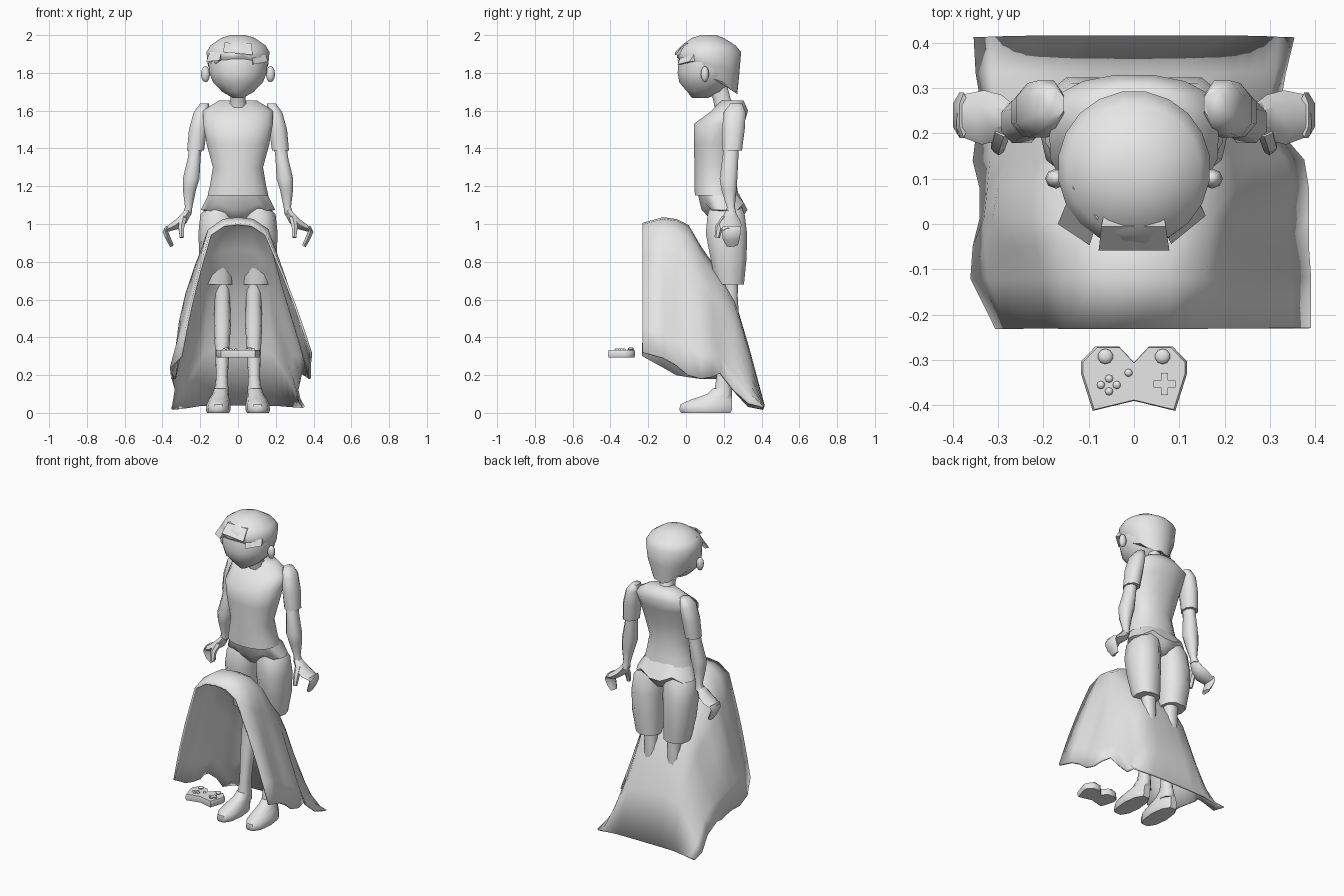
import bpy, bmesh, math
from mathutils import Vector

GREY = bpy.data.materials.new("light_grey")
GREY.diffuse_color = (0.8, 0.8, 0.8, 1)


def finish(name, bm, angle=50, fix=True):
    if fix:
        bmesh.ops.recalc_face_normals(bm, faces=bm.faces)
    me = bpy.data.meshes.new(name)
    bm.to_mesh(me)
    bm.free()
    me.materials.append(GREY)
    ob = bpy.data.objects.new(name, me)
    bpy.context.collection.objects.link(ob)
    bpy.ops.object.select_all(action='DESELECT')
    ob.select_set(True)
    bpy.context.view_layer.objects.active = ob
    bpy.ops.object.shade_smooth_by_angle(angle=math.radians(angle))
    return ob


def ring(z, cx, rx, y0, y1, n=12, power=1.0):
    """Horizontal oval; power below 1 makes it boxier."""
    pts = []
    for i in range(n):
        a = 2 * math.pi * (i + 0.5) / n
        s, c = math.sin(a), math.cos(a)
        sx = math.copysign(abs(s) ** power, s)
        sy = math.copysign(abs(c) ** power, c)
        pts.append((cx + rx * sx, (y0 + y1) / 2 - (y1 - y0) / 2 * sy, z))
    return pts


def loft(name, rings, closed=True, cap=True, angle=50):
    bm = bmesh.new()
    rows = [[bm.verts.new(p) for p in r] for r in rings]
    n = len(rows[0])
    for a, b in zip(rows, rows[1:]):
        for i in range(n if closed else n - 1):
            j = (i + 1) % n
            bm.faces.new((a[i], a[j], b[j], b[i]))
    if closed and cap:
        bm.faces.new(rows[0])
        bm.faces.new(rows[-1])
    return finish(name, bm, angle)


def stack(name, table, s=1, n=12, power=0.85, angle=50):
    return loft(name, [ring(z, cx * s, rx, y0, y1, n, power)
                       for z, cx, rx, y0, y1 in table], angle=angle)


def tube(name, path, n=6):
    """Path of (point, half width across, half thickness)."""
    rings = []
    for k, (p, w, t) in enumerate(path):
        p = Vector(p)
        d = Vector(path[min(k + 1, len(path) - 1)][0]) - Vector(path[max(k - 1, 0)][0])
        v = d.cross(Vector((0, 1, 0))).normalized()
        u = v.cross(d).normalized()
        rings.append([p + u * w * math.cos(2 * math.pi * i / n)
                      + v * t * math.sin(2 * math.pi * i / n) for i in range(n)])
    return loft(name, rings)


def ball(name, loc, size, u=8, v=6):
    bm = bmesh.new()
    bmesh.ops.create_uvsphere(bm, u_segments=u, v_segments=v, radius=1)
    for q in bm.verts:
        q.co = Vector([loc[i] + q.co[i] * size[i] for i in range(3)])
    return finish(name, bm)


def prism(name, outline, z0, z1, angle=35):
    return loft(name, [[(x, y, z) for x, y in outline] for z in (z0, z1)], angle=angle)


# head, neck
stack("head", [(1.668, 0, .03, .03, .12), (1.70, 0, .085, .005, .19),
               (1.75, 0, .135, -.038, .235), (1.80, 0, .155, -.047, .26),
               (1.86, 0, .16, -.044, .27), (1.92, 0, .148, -.025, .255)], n=16, power=1, angle=70)
stack("neck", [(1.60, 0, .055, .15, .28), (1.66, 0, .043, .14, .24),
               (1.74, 0, .048, .10, .22)], n=8)

# hair cap with a jagged edge, dropping to the nape
N = 20
hair = [ring(z, 0, rx, y0, y1, N) for z, rx, y0, y1 in (
    (2.0, .04, .08, .16), (1.985, .09, .03, .20), (1.945, .148, -.025, .265),
    (1.91, .169, -.048, .294))]
for f in (0.5, 1.0):
    row = []
    for i, (x, y, z) in enumerate(hair[3]):
        back = (1 - math.cos(2 * math.pi * (i + .5) / N)) / 2
        low = 1.885 - .195 * back + (.01 if i % 3 == 0 else -.004)
        k = 1.01 - .38 * back * f * f
        row.append((x * k, .12 + (y - .12) * (1.01 - .13 * back * f), z + (low - z) * f))
    hair.append(row)
loft("hair", hair, angle=70)

# fringe locks growing out of the cap
for name, pts in (
        ("fringe_centre", ((-.072, -.005, 1.96), (.07, -.005, 1.957),
                           (.078, -.058, 1.895), (-.078, -.058, 1.91))),
        ("fringe_left", ((-.08, .01, 1.955), (-.135, .08, 1.95),
                         (-.168, .0, 1.86), (-.098, -.047, 1.865))),
        ("fringe_right", ((.06, .0, 1.955), (.13, .075, 1.95),
                          (.158, .018, 1.86), (.082, -.044, 1.845)))):
    loft(name, [pts, [(x * .93, y + .025, z) for x, y, z in pts]], angle=30)

# shirt body and flared hem pointing down at the middle
stack("shirt", [(1.15, 0, .164, .045, .28), (1.20, 0, .152, .043, .272),
                (1.30, 0, .135, .043, .257), (1.42, 0, .168, .04, .275),
                (1.53, 0, .188, .04, .31), (1.60, 0, .19, .135, .33),
                (1.655, 0, .10, .185, .305)], n=16, power=.9, angle=75)
hem = [ring(1.18, 0, .148, .055, .27, 16), ring(1.095, 0, .20, .08, .328, 16)]
hem[1] = [(x, y, z + (.015 if .06 < abs(x) < .16 else -.02)) for x, y, z in hem[1]]
loft("shirt_hem", hem + [ring(1.05, 0, .11, .105, .31, 16), ring(1.01, 0, .05, .14, .28, 16)])

for s, side in ((-1, "left"), (1, "right")):
    ball(side + "_ear", (s * .172, .10, 1.793), (.024, .022, .043))
    # arm
    stack(side + "_sleeve", [(1.637, .178, .025, .23, .30), (1.59, .195, .043, .195, .32),
                             (1.50, .212, .051, .187, .315), (1.39, .225, .048, .19, .30)],
          s, 8, angle=70)
    stack(side + "_arm", [(1.43, .222, .036, .20, .28), (1.35, .232, .036, .19, .28),
                          (1.24, .248, .047, .175, .275), (1.18, .257, .037, .185, .27),
                          (1.09, .261, .021, .215, .26), (1.05, .27, .025, .21, .27)], s, 8)
    # hand with curled fingers
    tube(side + "_palm", [((s * .26, .235, 1.07), .025, .022), ((s * .293, .235, 1.022), .05, .03),
                          ((s * .333, .235, .992), .06, .026), ((s * .385, .24, .968), .045, .014)])
    tube(side + "_fingers", [((s * .375, .24, .985), .05, .012), ((s * .385, .24, .96), .05, .017),
                             ((s * .368, .24, .92), .045, .015), ((s * .35, .245, .885), .03, .012)])
    tube(side + "_thumb", [((s * .29, .21, 1.03), .022, .02), ((s * .30, .175, .985), .02, .018),
                           ((s * .298, .165, .928), .014, .012)])
    # shorts leg, shin, foot
    stack(side + "_shorts_leg", [(1.11, .085, .06, .13, .29), (1.05, .105, .094, .11, .315),
                                 (.95, .113, .097, .10, .328), (.82, .112, .092, .125, .325),
                                 (.68, .10, .078, .155, .31)], s, 10)
    stack(side + "_shin", [(.74, .088, .048, .19, .28), (.62, .083, .04, .205, .275),
                           (.46, .083, .045, .185, .285), (.30, .084, .036, .17, .25),
                           (.19, .085, .031, .16, .235), (.07, .09, .042, .14, .245)], s, 10)
    stack(side + "_foot", [(0, .105, .058, -.03, .24), (.015, .105, .065, -.042, .25),
                           (.045, .103, .063, -.036, .25), (.07, .10, .055, .02, .248),
                           (.10, .092, .043, .11, .246), (.13, .09, .037, .14, .244)], s, 10, .9)

# draped cloth: arched sections (y, crest, crest half width, left x z, right x z, left bow)
rows = []
for k, (y, h, tw, xl, zl, xr, zr, bow) in enumerate((
        (-.23, 1.00, .145, -.30, .30, .385, .32, .0), (-.12, 1.03, .155, -.355, .24, .385, .29, .01),
        (-.05, 1.02, .16, -.35, .20, .38, .25, .03), (.01, .99, .165, -.335, .19, .38, .20, .03),
        (.08, .87, .17, -.335, .18, .38, .18, .02), (.14, .785, .17, -.35, .18, .37, .19, .01),
        (.18, .73, .17, -.345, .18, .335, .21, 0), (.25, .61, .165, -.33, .12, .315, .12, 0),
        (.33, .34, .18, -.345, .035, .33, .05, 0), (.41, .04, .20, -.35, .02, .35, .03, 0))):
    row = []
    for x1, z1, s in ((xl, zl, -1), (xr, zr, 1)):
        drop = h - z1
        half = [(s * .5 * tw, y, h - .012 * drop), (s * tw, y, h - .08 * drop)]
        for j in range(1, 6):
            t = j / 5
            fold = math.sin(math.pi * t) * (.014 * math.sin(1.7 * k + s) - (bow if s < 0 else 0))
            half.append((s * tw + (x1 - s * tw) * t + fold, y, h - drop * (.08 + .92 * t)))
        row = list(reversed(half)) + [(0, y, h)] if s < 0 else row + half
    rows.append(row)
cloth = loft("draped_cloth", rows, closed=False, angle=60)
mod = cloth.modifiers.new("thickness", 'SOLIDIFY')
mod.thickness, mod.offset = .012, 0

# game pad: body, sticks, buttons, cross
half = [(0, -.305), (.033, -.27), (.085, -.27), (.117, -.303), (.117, -.33), (.091, -.412), (0, -.39)]
body = half + [(-x, y) for x, y in reversed(half[1:-1])]
inset = [(x * .96, -.34 + (y + .34) * .96) for x, y in body]
loft("pad_body", [[(x, y, z) for x, y in o] for o, z in
                  ((inset, .293), (body, .302), (body, .324), (inset, .333))], angle=60)
for s in (-1, 1):
    ball("pad_stick", (s * .063, -.292, .338), (.017, .017, .009), 10, 6)
for x, y in ((-.055, -.341), (-.055, -.369), (-.073, -.355), (-.038, -.355), (-.012, -.328)):
    ball("pad_button", (x, y, .334), (.009, .009, .007))
a, b = .008, .024
cross = [(a, b), (a, a), (b, a), (b, -a), (a, -a), (a, -b),
         (-a, -b), (-a, -a), (-b, -a), (-b, a), (-a, a), (-a, b)]
prism("pad_cross", [(.067 + x, -.353 + y) for x, y in cross], .330, .340)
